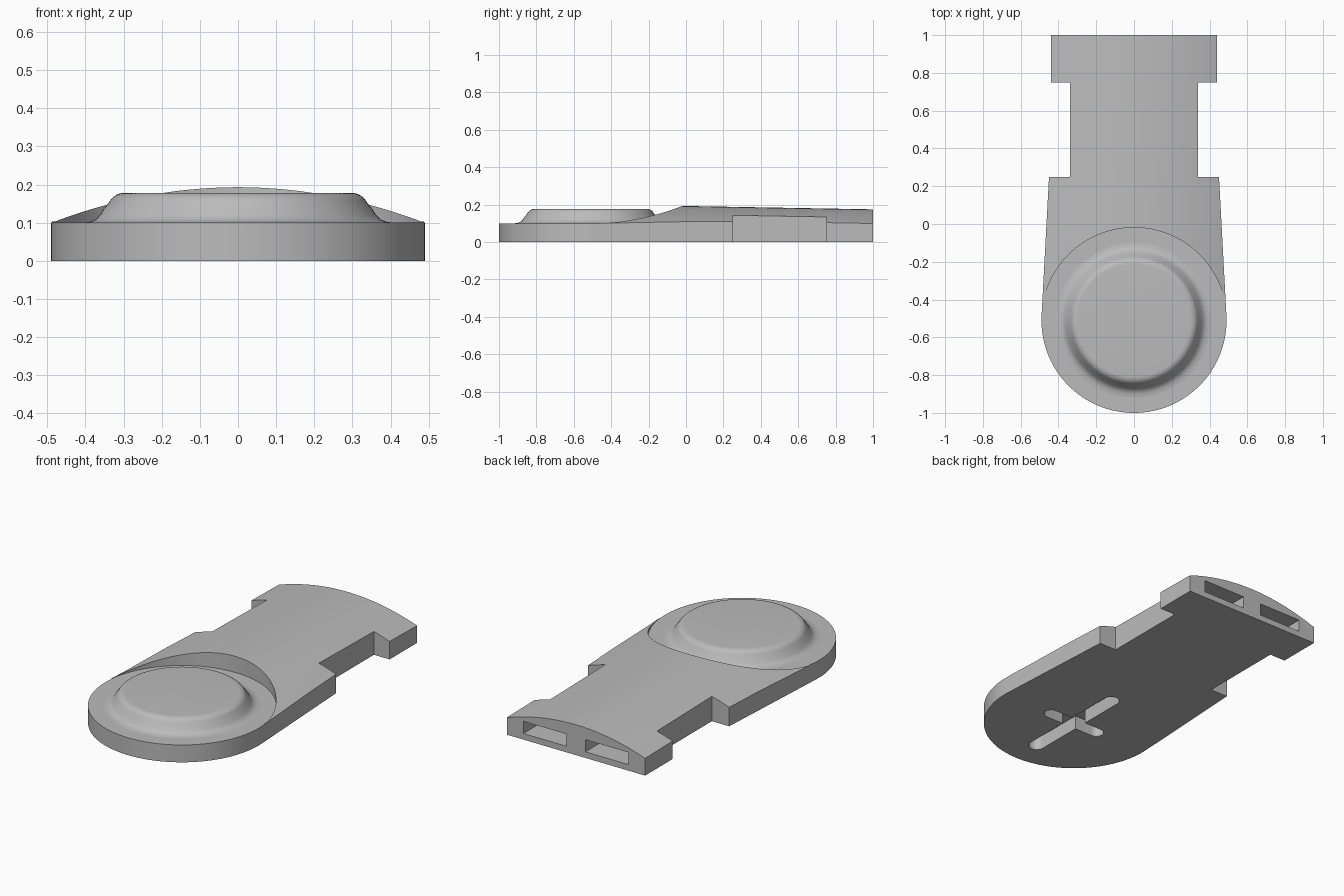
import bpy, bmesh
from math import sin, cos, pi, radians

if "Cube" in bpy.data.objects:
    bpy.data.objects.remove(bpy.data.objects["Cube"], do_unlink=True)

grey = bpy.data.materials.new("plain grey")
grey.use_nodes = True
colour = (0.5, 0.5, 0.5, 1)
grey.diffuse_color = colour
grey.node_tree.nodes["Principled BSDF"].inputs["Base Color"].default_value = colour

DISC_Y, DISC_R = -0.51, 0.49


def loft(name, rings):
    """Closed solid through matching rings of points, capped at both ends."""
    bm = bmesh.new()
    loops = [[bm.verts.new(p) for p in ring] for ring in rings]
    for a, b in zip(loops, loops[1:]):
        for i in range(len(a)):
            j = (i + 1) % len(a)
            bm.faces.new((a[i], a[j], b[j], b[i]))
    bm.faces.new(loops[0][::-1])
    bm.faces.new(loops[-1])
    bmesh.ops.recalc_face_normals(bm, faces=bm.faces)
    mesh = bpy.data.meshes.new(name)
    bm.to_mesh(mesh)
    bm.free()
    mesh.materials.append(grey)
    obj = bpy.data.objects.new(name, mesh)
    bpy.context.collection.objects.link(obj)
    return obj


def prism(name, outline, z0, z1):
    return loft(name, [[(x, y, z) for x, y in outline] for z in (z0, z1)])


def arc(cx, cy, r, start, end, steps):
    angles = [radians(start + (end - start) * i / steps) for i in range(steps + 1)]
    return [(cx + r * cos(a), cy + r * sin(a)) for a in angles]


def circle(r, steps=96):
    return arc(0, DISC_Y, r, 0, 360, steps)[:-1]


def combine(target, tool, operation):
    mod = target.modifiers.new("cut", "BOOLEAN")
    mod.operation, mod.solver, mod.object = operation, "EXACT", tool
    bpy.context.view_layer.objects.active = target
    bpy.ops.object.modifier_apply(modifier=mod.name)
    bpy.data.objects.remove(tool, do_unlink=True)


def smooth(obj, angle):
    bpy.ops.object.select_all(action="DESELECT")
    obj.select_set(True)
    bpy.context.view_layer.objects.active = obj
    bpy.ops.object.shade_smooth_by_angle(angle=radians(angle))


# Plate: round front, tapering sides, notched waist and wide back tab
side = [(0.45, 0.25), (0.34, 0.25), (0.34, 0.75), (0.44, 0.75), (0.44, 1.0)]
outline = arc(0, DISC_Y, DISC_R, 176.5, 363.5, 64)
outline += side + [(-x, y) for x, y in reversed(side)]
body = prism("body_plate", outline, 0, 0.3)

# Arched top surface, falling slightly towards the back
def arch(y, crown):
    xs = [0.55 * (1 - i / 24) for i in range(49)]
    top = [(x, y, max(0.102 if y < 0 else 0.09, crown - 0.39 * x * x)) for x in xs]
    return [(-0.55, y, -0.1), (0.55, y, -0.1)] + top

combine(body, loft("arch", [arch(-1.1, 0.193), arch(-0.02, 0.193), arch(1.1, 0.173)]), "INTERSECT")

# Flat round recess at the front
combine(body, prism("recess", circle(DISC_R + 0.001), 0.1, 0.4), "DIFFERENCE")

# Two slots in the back end
for s in (-1, 1):
    slot = [(s * 0.06, 0.72), (s * 0.335, 0.72), (s * 0.335, 1.1), (s * 0.06, 1.1)]
    combine(body, prism("slot", slot, 0.035, 0.105), "DIFFERENCE")

# Cross-shaped hollow underneath, with rounded arms
def capsule(half, r):
    return arc(half - r, 0, r, -90, 90, 12) + arc(r - half, 0, r, 90, 270, 12)

long_arm = [(-y, x + DISC_Y) for x, y in capsule(0.36, 0.045)]
short_arm = [(x, y + DISC_Y) for x, y in capsule(0.2, 0.04)]
for arm in (long_arm, short_arm):
    combine(body, prism("cross_arm", arm, -0.1, 0.08), "DIFFERENCE")
smooth(body, 20)

# Raised round button with a flared foot and rounded rim
profile = [(0.41, 0.095), (0.41, 0.1), (0.39, 0.102), (0.375, 0.108), (0.362, 0.12),
           (0.353, 0.135)]
profile += arc(0.298, 0.133, 0.045, 25, 90, 8)
button = loft("round_button", [[(x, y, z) for x, y in circle(r)] for r, z in profile])
smooth(button, 35)
